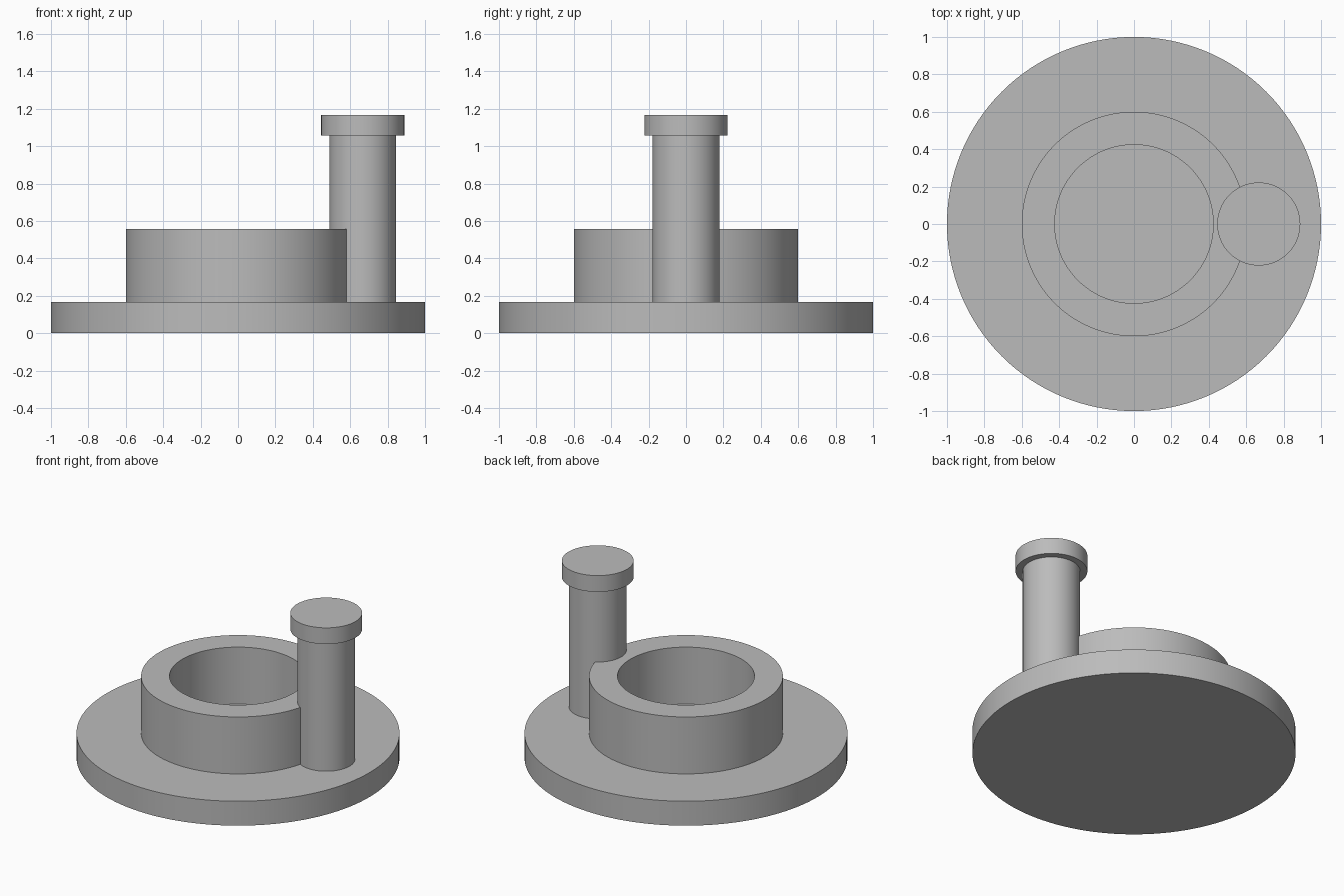
import bpy, bmesh, math

if "Cube" in bpy.data.objects:
    bpy.data.objects.remove(bpy.data.objects["Cube"])

SEG = 128

grey = bpy.data.materials.new("plain_grey")
grey.diffuse_color = (0.5, 0.5, 0.5, 1)
grey.use_nodes = True
grey.node_tree.nodes["Principled BSDF"].inputs["Base Color"].default_value = grey.diffuse_color


def lathe(name, profile, x=0.0, closed=False):
    """Revolve an (r, z) profile about a vertical axis; open ends are capped."""
    bm = bmesh.new()
    rings = []
    for r, z in profile:
        rings.append([bm.verts.new((r * math.cos(2 * math.pi * i / SEG),
                                    r * math.sin(2 * math.pi * i / SEG), z))
                      for i in range(SEG)])
    pairs = list(zip(rings, rings[1:]))
    if closed:
        pairs.append((rings[-1], rings[0]))
    else:
        bm.faces.new(rings[0][::-1])
        bm.faces.new(rings[-1])
    for a, b in pairs:
        for i in range(SEG):
            j = (i + 1) % SEG
            bm.faces.new((a[i], a[j], b[j], b[i]))
    bmesh.ops.recalc_face_normals(bm, faces=bm.faces)
    mesh = bpy.data.meshes.new(name)
    bm.to_mesh(mesh)
    bm.free()
    mesh.materials.append(grey)
    ob = bpy.data.objects.new(name, mesh)
    ob.location.x = x
    bpy.context.collection.objects.link(ob)
    bpy.ops.object.select_all(action='DESELECT')
    ob.select_set(True)
    bpy.context.view_layer.objects.active = ob
    bpy.ops.object.shade_smooth_by_angle(angle=math.radians(30))
    return ob


BASE_TOP, RING_TOP = 0.167, 0.556

# round base plate
lathe("base_disc", [(1.0, 0), (1.0, BASE_TOP)])

# hollow hub, open down to the plate
lathe("hub_ring", [(0.6, BASE_TOP), (0.6, RING_TOP),
                   (0.424, RING_TOP), (0.424, BASE_TOP)], closed=True)

# off-centre pin with a wider head
lathe("crank_pin", [(0.178, BASE_TOP), (0.178, 1.056), (0.222, 1.056),
                    (0.222, 1.167)], x=0.667)
